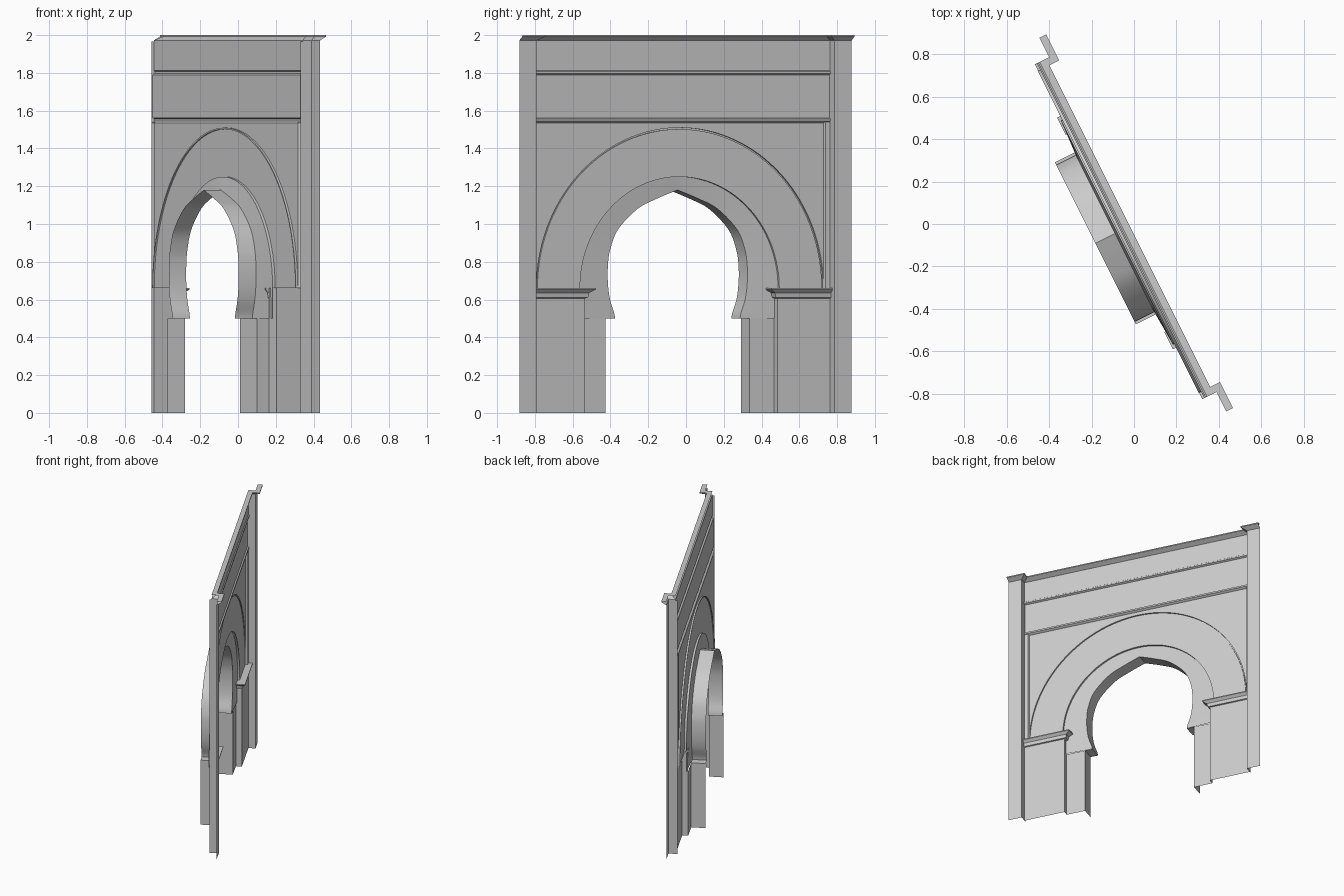
import bpy, bmesh, math
from mathutils import Vector

cube = bpy.data.objects.get("Cube")
if cube:
    bpy.data.objects.remove(cube)

stone = bpy.data.materials.new("grey_stone")
stone.use_nodes = True
GREY = (0.6, 0.6, 0.6, 1)
stone.diffuse_color = GREY
stone.node_tree.nodes["Principled BSDF"].inputs["Base Color"].default_value = GREY

# Wall frame: s runs along the wall, n points out of the facade
ALONG = Vector((-0.447, 0.894, 0))
OUT = Vector((0.894, 0.447, 0))
SPRING, R_OUT, R_IN = 0.66, 0.85, 0.59
HALF, END = 0.882, 0.984
PILASTER, WALL, FRIEZE, PANEL, RING, DEEP, BACK = -0.006, -0.057, -0.064, -0.071, -0.075, -0.1, -0.203


def sheet(name, rows):
    """Loft an open surface through rows of (s, n, z) points."""
    bm = bmesh.new()
    grid = [[bm.verts.new(ALONG * s + OUT * n + Vector((0, 0, z))) for s, n, z in row] for row in rows]
    for a, b in zip(grid, grid[1:]):
        for i in range(len(a) - 1):
            bm.faces.new((a[i], a[i + 1], b[i + 1], b[i]))
    bmesh.ops.remove_doubles(bm, verts=bm.verts, dist=1e-5)
    bm.normal_update()
    if sum(f.normal.dot(OUT) * f.calc_area() for f in bm.faces) < 0:
        bmesh.ops.reverse_faces(bm, faces=bm.faces)
    mesh = bpy.data.meshes.new(name)
    bm.to_mesh(mesh)
    bm.free()
    mesh.materials.append(stone)
    ob = bpy.data.objects.new(name, mesh)
    bpy.context.collection.objects.link(ob)
    bpy.ops.object.select_all(action="DESELECT")
    ob.select_set(True)
    bpy.context.view_layer.objects.active = ob
    bpy.ops.object.shade_smooth_by_angle(angle=math.radians(30))


def sweep(name, path, profile):
    """Sweep a (offset, z) profile; path(offset) gives the plan points."""
    sheet(name, [[(s, n, z) for s, n in path(o)] for o, z in profile])


def arc(radius, n, steps=64):
    return [(radius * math.cos(math.pi * i / steps), n, SPRING + radius * math.sin(math.pi * i / steps))
            for i in range(steps + 1)]


# Cornice breaking forward over the end pilasters
def wall_plan(o):
    half = [(END, PILASTER + o), (HALF - o, PILASTER + o), (HALF - o, WALL + o)]
    return half + [(-s, n) for s, n in reversed(half)]


sweep("cornice", wall_plan, [(0, 1.96), (0, 1.972), (0.035, 1.992), (0.035, 2), (0, 2)])

# Upper wall with its two horizontal mouldings
upper = [(WALL, 1.965), (WALL, 1.812), (-0.05, 1.807), (-0.05, 1.797), (FRIEZE, 1.79),
         (FRIEZE, 1.562), (-0.054, 1.557), (-0.054, 1.545), (PANEL, 1.535)]
sheet("upper_wall", [[(HALF, n, z), (-HALF, n, z)] for n, z in upper])

# Spandrel panel above the arch, with a fine groove and the flat ring below it
outer = arc(R_OUT, PANEL)
sheet("spandrel_panel", [outer, [(s, n, 1.535) for s, n, z in outer]])
sheet("arch_ring", [outer, arc(R_OUT, -0.083), arc(R_OUT - 0.008, -0.083),
                    arc(R_OUT - 0.008, RING), arc(R_IN, RING), arc(R_IN, DEEP + 0.01)])

# Pointed horseshoe opening: face, then soffit running back
KEY = [(0.37, 0.5), (0.376, 0.53), (0.4, 0.6), (0.412, 0.68), (0.413, 0.77), (0.4, 0.86),
       (0.353, 0.97), (0.237, 1.08), (0.12, 1.135), (0, 1.18)]


def smooth_points(keys, steps=5):
    pts = [Vector(k) for k in keys]
    pts = [2 * pts[0] - pts[1]] + pts + [2 * pts[-1] - pts[-2]]
    out = []
    for a, b, c, d in zip(pts, pts[1:], pts[2:], pts[3:]):
        for i in range(steps):
            t = i / steps
            out.append(b + 0.5 * t * (c - a + t * (2 * a - 5 * b + 4 * c - d + t * (3 * (b - c) + d - a))))
    return out + [pts[-2]]


def around(p):
    """Matching point of the large round arch for a point of the opening."""
    if p.y < SPRING:
        return Vector((R_IN, p.y))
    v = p - Vector((0, SPRING))
    return Vector((0, SPRING)) + v.normalized() * R_IN


def mirrored(points, n):
    return [(p.x, n, p.y) for p in points] + [(-p.x, n, p.y) for p in reversed(points[:-1])]


inner = smooth_points(KEY)
ring = [around(p) for p in inner]
middle = [a.lerp(b, 0.5) for a, b in zip(ring, inner)]
sheet("pointed_arch", [mirrored(ring, DEEP + 0.01), mirrored(middle, DEEP + 0.005),
                       mirrored(inner, DEEP), mirrored(inner, BACK)])

for side, m in (("left", 1), ("right", -1)):
    # End pilaster with its return to the wall
    plan = [(m * END, PILASTER), (m * HALF, PILASTER), (m * HALF, PANEL)]
    sheet(side + "_pilaster", [[(s, n, z) for s, n in plan] for z in (0, 1.965)])
    # Narrow frame strip beside the spandrel
    plan = [(m * HALF, WALL), (m * 0.856, WALL), (m * 0.85, PANEL)]
    sheet(side + "_frame_strip", [[(s, n, z) for s, n in plan] for z in (SPRING, 1.54)])
    # Pier under the large arch
    plan = [(m * HALF, WALL), (m * 0.57, WALL), (m * 0.57, DEEP)]
    sheet(side + "_pier", [[(s, n, z) for s, n in plan] for z in (0, SPRING)])

    # Flared impost on the pier
    def impost_plan(o):
        return [(m * HALF, WALL + 0.6 * o), (m * (0.57 - o), WALL + 0.6 * o), (m * (0.57 - o), DEEP)]

    sweep(side + "_impost", impost_plan, [(0, 0.606), (0.014, 0.61), (0.02, 0.635),
                                          (0.05, 0.653), (0.05, SPRING), (-0.04, SPRING)])
    # Door jamb and the ledge where the pointed arch overhangs it
    plan = [(m * 0.57, DEEP), (m * 0.427, DEEP), (m * 0.427, BACK)]
    sheet(side + "_jamb", [[(s, n, z) for s, n in plan] for z in (0, 0.5)])
    sheet(side + "_ledge", [[(m * s, n, 0.5) for n in (DEEP, BACK)] for s in (0.37, 0.427)])
